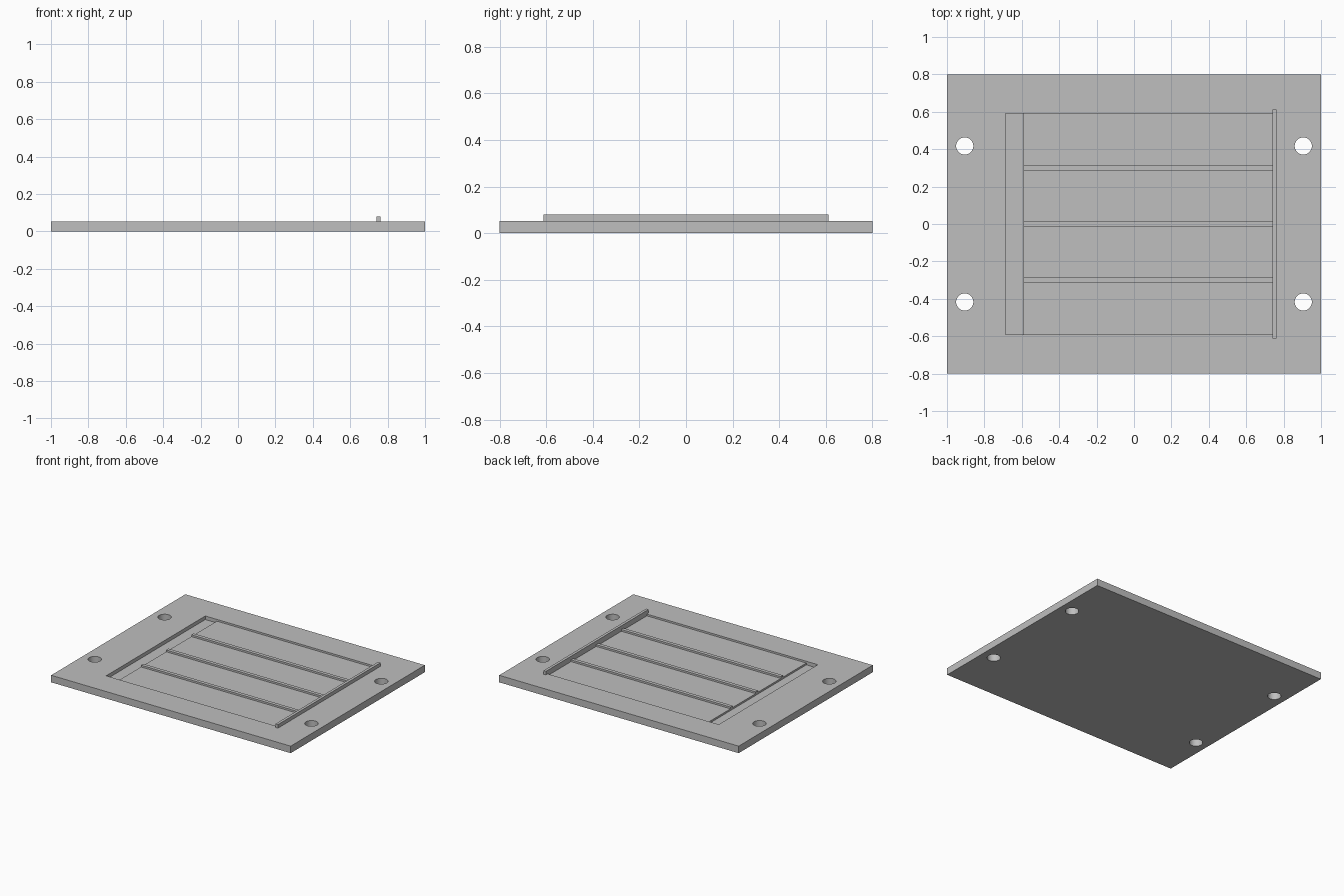
import bpy

if "Cube" in bpy.data.objects:
    bpy.data.objects.remove(bpy.data.objects["Cube"], do_unlink=True)

TOP = 0.053            # upper face of the plate
FLOOR = TOP - 0.0135   # floor of the bays
TRENCH = TOP - 0.027   # floor of the cross trench
HALF = 0.591           # half width of the recess
RIB = 0.0135           # half thickness of a rib
STEP = -0.591          # x where the trench meets the bays

grey = bpy.data.materials.new("plain grey")
grey.use_nodes = True
grey.diffuse_color = (0.52, 0.52, 0.52, 1)
grey.node_tree.nodes["Principled BSDF"].inputs["Base Color"].default_value = grey.diffuse_color


def box(name, x, y, z):
    """Box from (min, max) pairs on each axis."""
    spans = (x, y, z)
    bpy.ops.mesh.primitive_cube_add(size=1, location=[(a + b) / 2 for a, b in spans])
    ob = bpy.context.object
    ob.name = name
    ob.scale = [b - a for a, b in spans]
    bpy.ops.object.transform_apply(location=True, rotation=False, scale=True)
    ob.data.materials.append(grey)
    return ob


def cut(target, cutter):
    """Subtract the cutter from the target and discard it."""
    cutter.hide_render = True
    mod = target.modifiers.new("cut", "BOOLEAN")
    mod.operation = "DIFFERENCE"
    mod.solver = "EXACT"
    mod.object = cutter
    bpy.context.view_layer.objects.active = target
    bpy.ops.object.modifier_apply(modifier=mod.name)
    bpy.data.objects.remove(cutter, do_unlink=True)


# Base plate
plate = box("base_plate", (-1, 1), (-0.8, 0.8), (0, TOP))

# Deep trench across one end of the recess
cut(plate, box("trench_cutter", (-0.687, STEP), (-HALF, HALF), (TRENCH, 0.1)))

# Four shallow bays, leaving three full-height ribs between them
ribs = [-0.3, 0, 0.3]
starts = [-HALF] + [r + RIB for r in ribs]
ends = [r - RIB for r in ribs] + [HALF]
for y in zip(starts, ends):
    cut(plate, box("bay_cutter", (STEP - 0.03, 0.745), y, (FLOOR, 0.1)))

# Four mounting holes
for sx in (-1, 1):
    for sy in (-1, 1):
        bpy.ops.mesh.primitive_cylinder_add(
            vertices=48, radius=0.046, depth=0.4, location=(sx * 0.905, sy * 0.417, 0))
        hole = bpy.context.object
        hole.data.materials.append(grey)
        cut(plate, hole)

# Raised stop bar closing the other end of the bays
box("stop_bar", (0.741, 0.762), (-0.612, 0.612), (FLOOR - 0.003, 0.08))

# Smooth hole walls, crisp edges elsewhere
bpy.ops.object.select_all(action="DESELECT")
plate.select_set(True)
bpy.context.view_layer.objects.active = plate
bpy.ops.object.shade_smooth_by_angle(angle=0.5)
